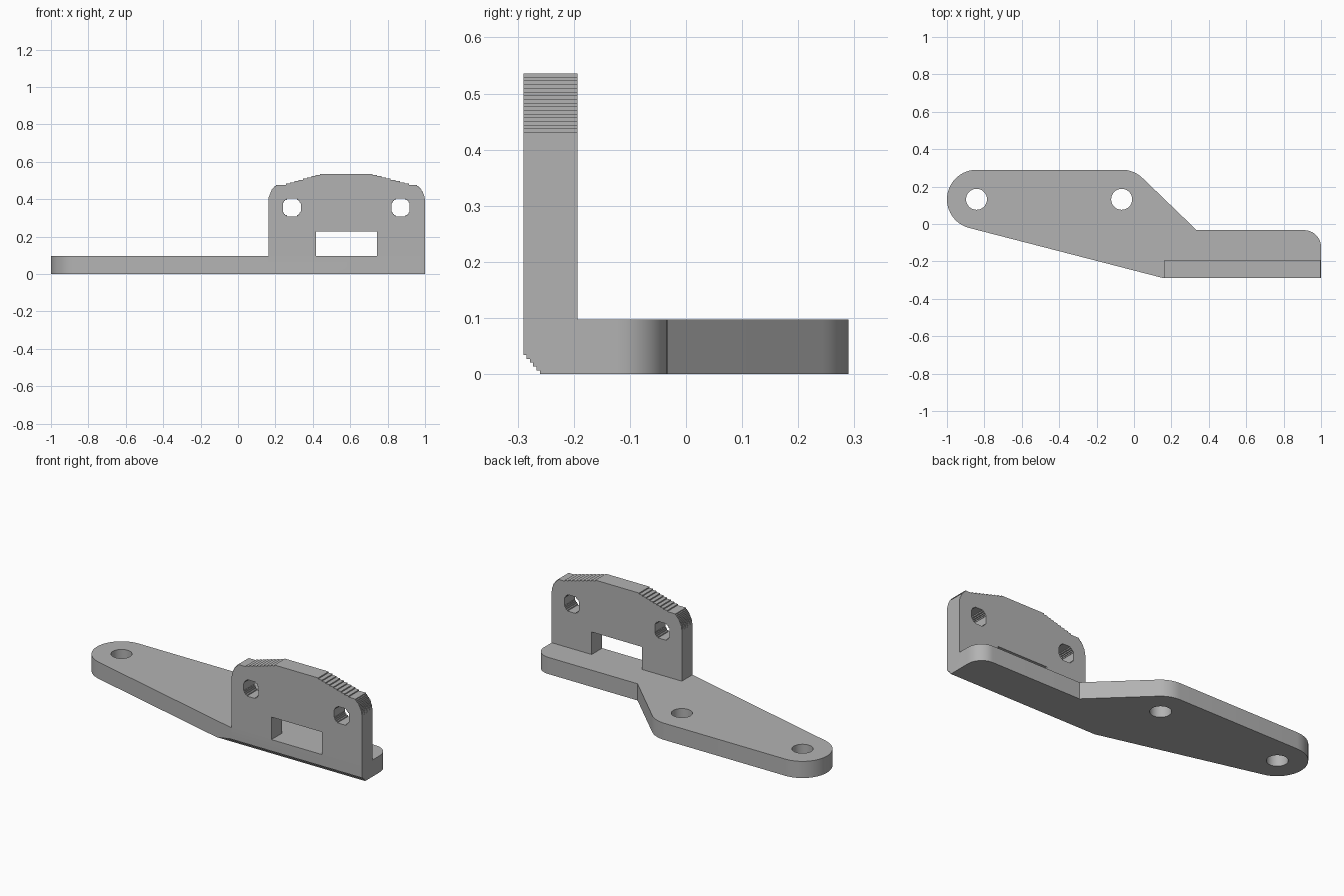
import bpy
from math import cos, sin, radians, sqrt
from mathutils import Vector

THICK = 0.097      # plate thickness
FRONT = -0.29      # front face
LAYER = 0.0067     # height of one stair step

cube = bpy.data.objects.get("Cube")
if cube:
    bpy.data.objects.remove(cube, do_unlink=True)

grey = bpy.data.materials.new("mid grey")
grey.use_nodes = True
colour = (0.45, 0.45, 0.45, 1)
grey.diffuse_color = colour
grey.node_tree.nodes["Principled BSDF"].inputs["Base Color"].default_value = colour


def prism(name, outline, place, sweep):
    """Extrude a 2D outline; place maps its points into space."""
    a = [Vector(place(u, v)) for u, v in outline]
    n = len(a)
    verts = a + [p + Vector(sweep) for p in a]
    faces = [list(range(n))[::-1], list(range(n, 2 * n))]
    faces += [[i, (i + 1) % n, n + (i + 1) % n, n + i] for i in range(n)]
    # Keep normals outward whichever way the outline runs
    area = sum(a[i].cross(a[(i + 1) % n]).dot(Vector(sweep)) for i in range(n))
    if area < 0:
        faces = [f[::-1] for f in faces]
    mesh = bpy.data.meshes.new(name)
    mesh.from_pydata(verts, [], faces)
    mesh.materials.append(grey)
    obj = bpy.data.objects.new(name, mesh)
    bpy.context.collection.objects.link(obj)
    return obj


def flat(name, outline, z0, height):
    return prism(name, outline, lambda u, v: (u, v, z0), (0, 0, height))


def upright(name, outline, y0, depth):
    return prism(name, outline, lambda u, v: (u, y0, v), (0, depth, 0))


def arc(cx, cy, r, start, end, n):
    angles = [radians(start + (end - start) * i / n) for i in range(n + 1)]
    return [(cx + r * cos(a), cy + r * sin(a)) for a in angles]


def stairs(z0, z1, span):
    """Left and right stepped sides between two heights."""
    n = round((z1 - z0) / LAYER)
    left, right = [], []
    for i in range(n):
        lo, hi = z0 + (z1 - z0) * i / n, z0 + (z1 - z0) * (i + 1) / n
        xl, xr = span((lo + hi) / 2)
        left += [(xl, lo), (xl, hi)]
        right += [(xr, lo), (xr, hi)]
    return left, right


def combine(target, other, operation):
    mod = target.modifiers.new(operation, 'BOOLEAN')
    mod.operation, mod.solver, mod.object = operation, 'EXACT', other
    bpy.context.view_layer.objects.active = target
    bpy.ops.object.modifier_apply(modifier=mod.name)
    bpy.data.objects.remove(other, do_unlink=True)


# Base plate: rounded arm, sloping shoulder and a foot under the upright
outline = arc(-0.842, 0.132, 0.158, 256, 90, 24)
outline += arc(-0.064, 0.132, 0.158, 90, 45, 8)
outline += [(0.335, -0.033)]
outline += arc(0.91, -0.123, 0.09, 90, 0, 12)
outline += [(1, FRONT), (0.16, FRONT)]
bracket = flat("bracket", outline, 0, THICK)


# Upright plate: stepped shoulders, with the window open down to the base
def shoulder(z):
    if z > 0.48:
        t = (z - 0.48) / 0.055
        return 0.255 + 0.19 * t, 0.915 - 0.205 * t
    inset = 0.09 * (1 - sqrt(1 - ((z - 0.385) / 0.105) ** 2))
    return 0.162 + inset, 1 - inset


left, right = stairs(0.385, 0.536, shoulder)
profile = [(0.162, THICK)] + left[1:] + right[:0:-1] + [(1, THICK)]
profile += [(0.742, THICK), (0.742, 0.228), (0.418, 0.228), (0.418, THICK)]
combine(bracket, upright("upright", profile, FRONT, THICK), 'UNION')

# Round holes through the base
for x in (-0.842, -0.066):
    hole = flat("base_hole", arc(x, 0.132, 0.056, 0, 352.5, 47), -0.1, 0.4)
    combine(bracket, hole, 'DIFFERENCE')

# Stepped holes through the upright
for x in (0.288, 0.87):
    def chord(z):
        w = min(0.048, sqrt(0.052 ** 2 - (z - 0.356) ** 2))
        return x - w, x + w
    left, right = stairs(0.308, 0.404, chord)
    combine(bracket, upright("upright_hole", left + right[::-1], -0.4, 0.4), 'DIFFERENCE')

# Stepped relief along the lower front edge
left, _ = stairs(0, 0.034, lambda z: (-0.257 - z * 0.9, 0))
relief = [(-0.4, -0.1), (left[0][0], -0.1)] + left[1:] + [(-0.4, 0.034)]
cutter = prism("edge_relief", relief, lambda u, v: (-0.5, u, v), (2, 0, 0))
combine(bracket, cutter, 'DIFFERENCE')

# Smooth the rounded ends, keep real edges crisp
bpy.ops.object.select_all(action='DESELECT')
bracket.select_set(True)
bpy.context.view_layer.objects.active = bracket
bpy.ops.object.shade_smooth_by_angle(angle=radians(25))
